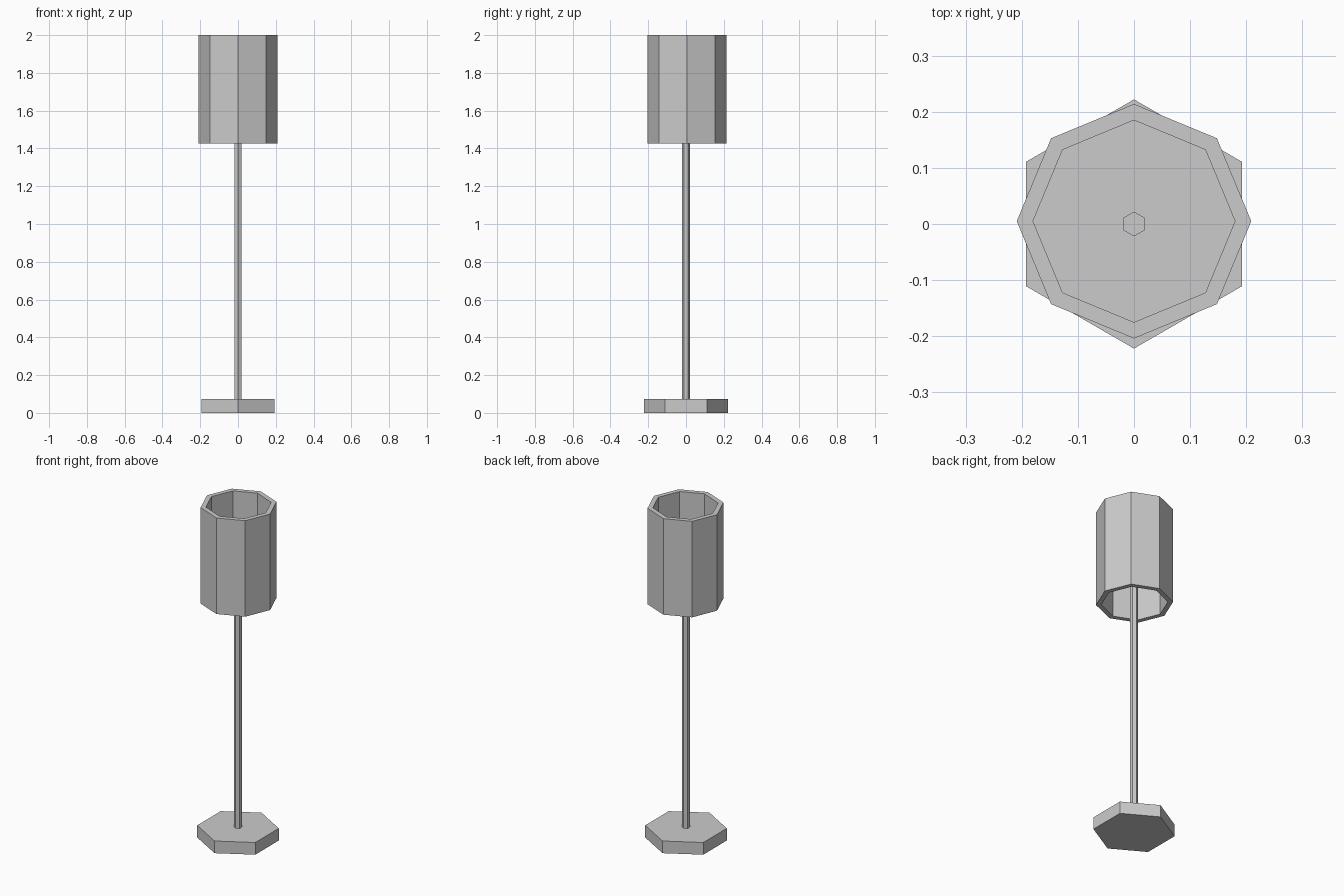
import bpy, bmesh
from math import cos, sin, pi

if "Cube" in bpy.data.objects:
    bpy.data.objects.remove(bpy.data.objects["Cube"])


def ring(bm, sides, radius, z, cy=0.0):
    """Polygon of vertices with one corner on the y axis."""
    return [bm.verts.new((radius * cos(pi / 2 + 2 * pi * i / sides),
                          cy + radius * sin(pi / 2 + 2 * pi * i / sides), z))
            for i in range(sides)]


def bridge(bm, a, b):
    for i in range(len(a)):
        j = (i + 1) % len(a)
        bm.faces.new((a[i], a[j], b[j], b[i]))


def finish(bm, name):
    bmesh.ops.recalc_face_normals(bm, faces=bm.faces[:])
    mesh = bpy.data.meshes.new(name)
    bm.to_mesh(mesh)
    bm.free()
    bpy.context.collection.objects.link(bpy.data.objects.new(name, mesh))


def prism(name, sides, radius, z0, z1):
    bm = bmesh.new()
    low, high = ring(bm, sides, radius, z0), ring(bm, sides, radius, z1)
    bridge(bm, low, high)
    bm.faces.new(low)
    bm.faces.new(high)
    finish(bm, name)


def tube(name, sides, outer, inner, z0, z1, cy):
    bm = bmesh.new()
    rings = [ring(bm, sides, r, z, cy)
             for r, z in ((outer, z0), (outer, z1), (inner, z1), (inner, z0))]
    for k in range(4):
        bridge(bm, rings[k], rings[(k + 1) % 4])
    finish(bm, name)


# Hexagonal foot and slim hexagonal pole rising into the shade
prism("base", 6, 0.222, 0.0, 0.073)
prism("pole", 6, 0.022, 0.073, 1.7)

# Open octagonal lampshade with a thick wall
tube("lampshade", 8, 0.209, 0.18, 1.425, 2.0, 0.005)
